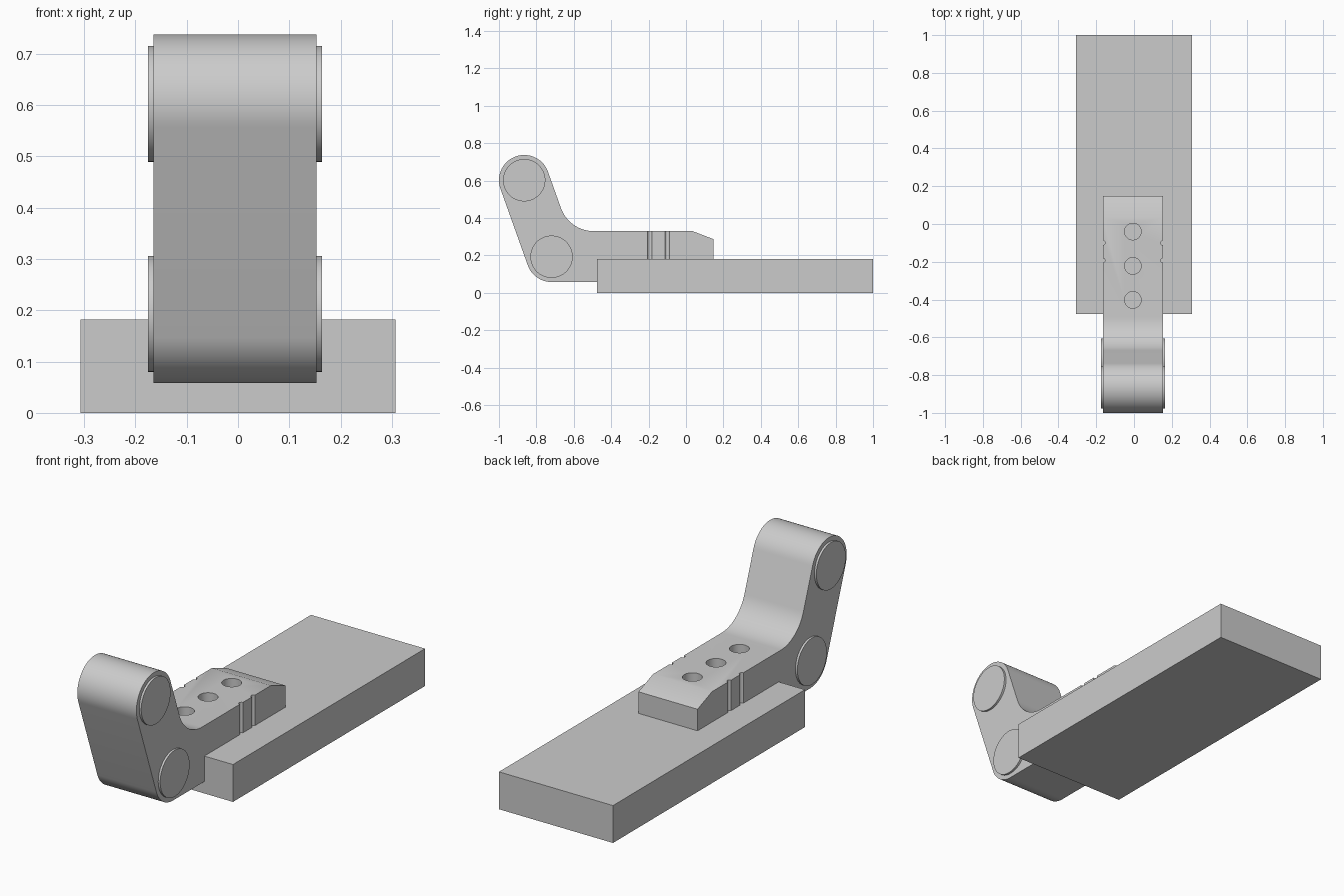
import bpy, bmesh, math
from mathutils import Vector, Matrix

if "Cube" in bpy.data.objects:
    bpy.data.objects.remove(bpy.data.objects["Cube"])

GREY = (0.6, 0.6, 0.6, 1)
grey = bpy.data.materials.new("plain grey")
grey.use_nodes = True
grey.diffuse_color = GREY
grey.node_tree.nodes["Principled BSDF"].inputs["Base Color"].default_value = GREY

X0, X1 = -0.165, 0.153            # bracket sides
XM = (X0 + X1) / 2
BASE_TOP = 0.182
BASE_FRONT = -0.477
TOP_HUB, LOW_HUB = Vector((-0.865, 0.602)), Vector((-0.719, 0.193))
HUB_R, PIN_R = 0.135, 0.113


def finish(name, bm):
    bmesh.ops.recalc_face_normals(bm, faces=bm.faces)
    mesh = bpy.data.meshes.new(name)
    bm.to_mesh(mesh)
    bm.free()
    mesh.materials.append(grey)
    obj = bpy.data.objects.new(name, mesh)
    bpy.context.collection.objects.link(obj)
    return obj


def smooth(obj):
    bpy.ops.object.select_all(action='DESELECT')
    obj.select_set(True)
    bpy.context.view_layer.objects.active = obj
    bpy.ops.object.shade_smooth_by_angle(angle=math.radians(30))


def extrude_x(name, points, x0, x1):
    """Solid from a (y, z) outline between two x positions."""
    bm = bmesh.new()
    face = bm.faces.new([bm.verts.new((x0, y, z)) for y, z in points])
    new = bmesh.ops.extrude_face_region(bm, geom=[face])["geom"]
    bmesh.ops.translate(bm, vec=(x1 - x0, 0, 0),
                        verts=[v for v in new if isinstance(v, bmesh.types.BMVert)])
    return finish(name, bm)


def cylinder(name, centre, radius, length, along_x=False, sides=64):
    bm = bmesh.new()
    turn = Matrix.Rotation(math.pi / 2, 4, 'Y') if along_x else Matrix()
    bmesh.ops.create_cone(bm, cap_ends=True, segments=sides, radius1=radius,
                          radius2=radius, depth=length,
                          matrix=Matrix.Translation(centre) @ turn)
    return finish(name, bm)


def arc(centre, radius, start, end, steps):
    return [(centre[0] + radius * math.cos(a), centre[1] + radius * math.sin(a))
            for a in (start + (end - start) * i / steps for i in range(steps + 1))]


# Base plate
extrude_x("base_plate", [(BASE_FRONT, 0), (1, 0), (1, BASE_TOP), (BASE_FRONT, BASE_TOP)],
          -0.307, 0.307)

# Bracket outline: rounded leaning arm, fillet, flat tongue with chamfered end
lean = LOW_HUB - TOP_HUB
normal = Vector((-lean.y, lean.x)).normalized()      # away from the arm, to the back
tilt = math.atan2(normal.y, normal.x)
deck, fillet = 0.33, 0.185
edge = TOP_HUB + normal * HUB_R
fillet_z = deck + fillet
fillet_y = edge.x + (fillet - normal.y * (fillet_z - edge.y)) / normal.x
outline = arc(TOP_HUB, HUB_R, tilt + math.pi, tilt, 36)
outline += arc((fillet_y, fillet_z), fillet, tilt + math.pi, 1.5 * math.pi, 20)
outline += [(0.035, deck), (0.147, 0.287), (0.147, BASE_TOP), (BASE_FRONT, BASE_TOP),
            (BASE_FRONT, LOW_HUB.y - HUB_R)]
outline += arc(LOW_HUB, HUB_R, 1.5 * math.pi, tilt + math.pi, 20)
bracket = extrude_x("bracket", outline, X0, X1)

# Screw holes and side grooves
cutters = [cylinder("hole_cutter", (XM, y, 0.3), 0.044, 0.4, sides=48)
           for y in (-0.04, -0.222, -0.402)]
cutters += [cylinder("groove_cutter", (x, y, 0.3), 0.012, 0.4, sides=20)
            for x in (X0, X1) for y in (-0.1, -0.193)]
bpy.context.view_layer.objects.active = bracket
for cutter in cutters:
    cutter.hide_render = True
    mod = bracket.modifiers.new("cut", 'BOOLEAN')
    mod.operation, mod.solver, mod.object = 'DIFFERENCE', 'EXACT', cutter
    bpy.ops.object.modifier_apply(modifier=mod.name)
    bpy.data.objects.remove(cutter)
smooth(bracket)

# Hinge pins, standing slightly proud of both sides
for name, hub in (("upper_pin", TOP_HUB), ("lower_pin", LOW_HUB)):
    smooth(cylinder(name, (XM, hub.x, hub.y), PIN_R, X1 - X0 + 0.021, along_x=True))
